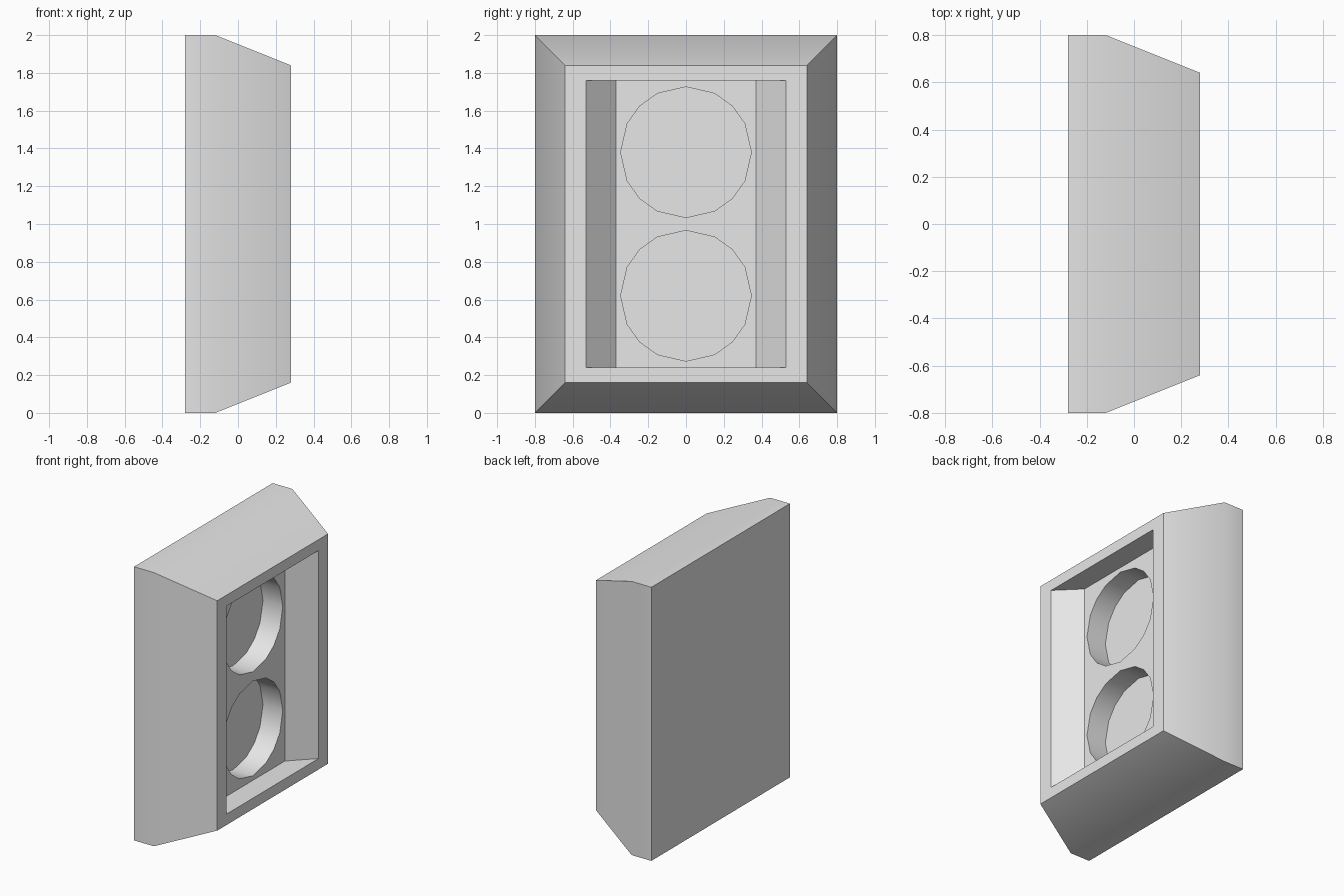
import bpy, bmesh
from math import sin, cos, radians

cube = bpy.data.objects.get("Cube")
if cube:
    bpy.data.objects.remove(cube, do_unlink=True)

grey = bpy.data.materials.new("light_grey")
grey.use_nodes = True
colour = (0.8, 0.8, 0.8, 1)
grey.diffuse_color = colour
grey.node_tree.nodes["Principled BSDF"].inputs["Base Color"].default_value = colour


def loft(name, rings):
    """Skin a list of point rings and cap both ends."""
    bm = bmesh.new()
    loops = [[bm.verts.new(p) for p in ring] for ring in rings]
    n = len(loops[0])
    for a, b in zip(loops, loops[1:]):
        for i in range(n):
            j = (i + 1) % n
            bm.faces.new((a[i], a[j], b[j], b[i]))
    bm.faces.new(loops[0])
    bm.faces.new(loops[-1])
    bmesh.ops.recalc_face_normals(bm, faces=bm.faces)
    mesh = bpy.data.meshes.new(name)
    bm.to_mesh(mesh)
    bm.free()
    mesh.materials.append(grey)
    obj = bpy.data.objects.new(name, mesh)
    bpy.context.collection.objects.link(obj)
    return obj


def rectangle(x, half_y, half_z):
    return [(x, sy * half_y, 1 + sz * half_z)
            for sy, sz in ((-1, -1), (1, -1), (1, 1), (-1, 1))]


def circle(x, z, radius):
    # Sixteen sides, slightly longer beside the four quadrant points
    angles = [q + a for q in (0, 90, 180, 270) for a in (0, 26, 45, 64)]
    return [(x, radius * cos(radians(a)), z + radius * sin(radians(a))) for a in angles]


# Housing with sloped sides, a front rim and a recess with slanted side walls
housing = loft("housing", [
    rectangle(-0.28, 0.8, 1.0),
    rectangle(-0.12, 0.8, 1.0),
    rectangle(0.28, 0.64, 0.84),
    rectangle(0.28, 0.53, 0.76),
    rectangle(0.12, 0.37, 0.76),
])

# Two round wells sunk into the recess floor
bpy.context.view_layer.objects.active = housing
housing.select_set(True)
for z in (0.62, 1.38):
    cutter = loft("well_cutter", [circle(-0.04, z, 0.346), circle(0.2, z, 0.346)])
    cutter.hide_render = True
    cut = housing.modifiers.new("well", 'BOOLEAN')
    cut.operation = 'DIFFERENCE'
    cut.solver = 'EXACT'
    cut.object = cutter
    bpy.ops.object.modifier_apply(modifier=cut.name)
    bpy.data.objects.remove(cutter, do_unlink=True)

bpy.ops.object.shade_smooth_by_angle(angle=radians(30))
